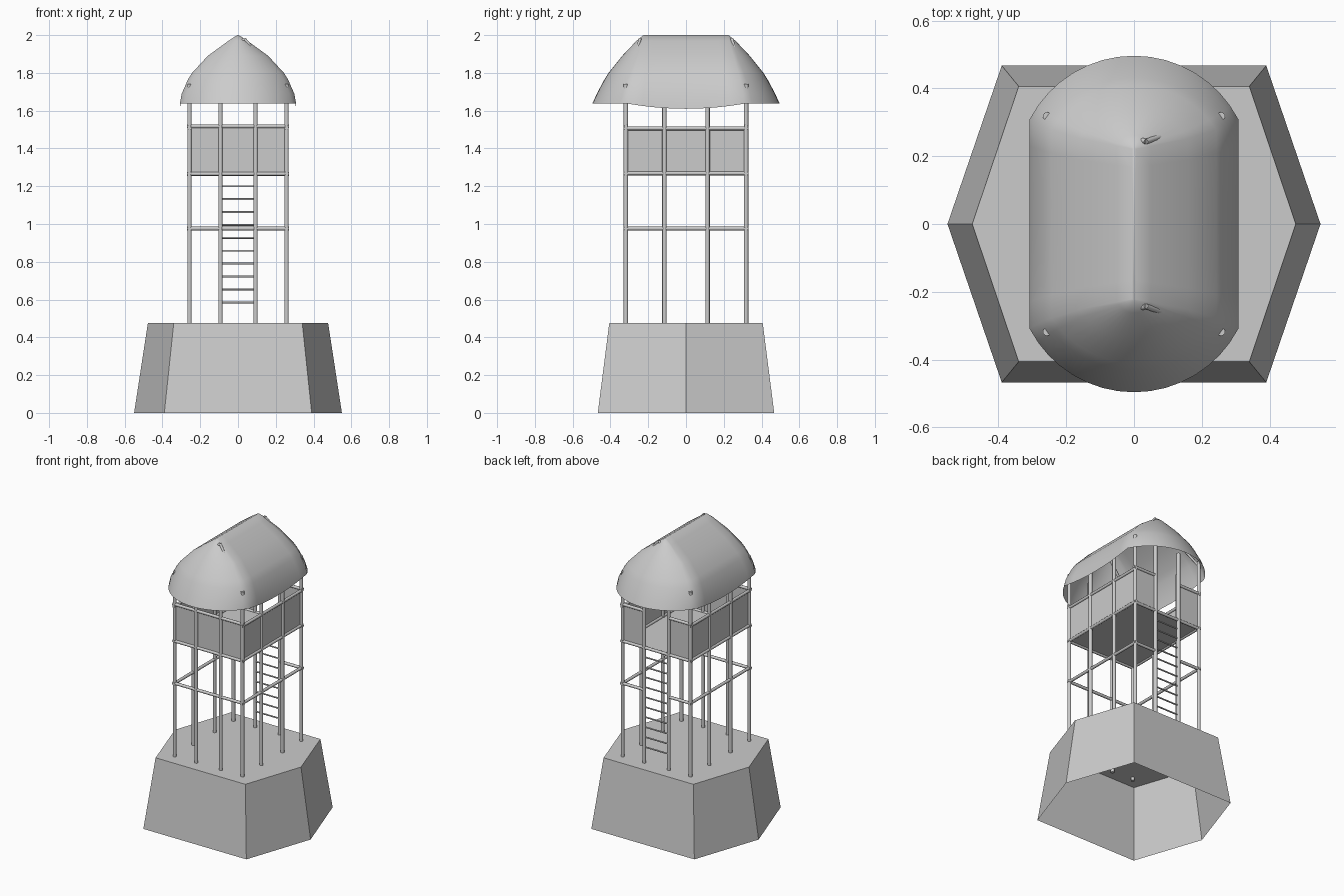
import bpy, bmesh, math
from mathutils import Vector

if "Cube" in bpy.data.objects:
    bpy.data.objects.remove(bpy.data.objects["Cube"])


def make_object(name, bm, smooth=False):
    mesh = bpy.data.meshes.new(name)
    bmesh.ops.recalc_face_normals(bm, faces=bm.faces)
    for f in bm.faces:
        f.smooth = smooth
    bm.to_mesh(mesh)
    bm.free()
    ob = bpy.data.objects.new(name, mesh)
    bpy.context.collection.objects.link(ob)
    return ob


def rod(name, p, q, r, sides=10):
    p, q = Vector(p), Vector(q)
    bpy.ops.mesh.primitive_cylinder_add(vertices=sides, radius=r,
                                        depth=(q - p).length, location=(p + q) / 2)
    ob = bpy.context.object
    ob.name = name
    ob.rotation_euler = (q - p).to_track_quat('Z', 'Y').to_euler()
    bpy.ops.object.shade_smooth_by_angle(angle=math.radians(50))
    return ob


def sheet(name, corners):
    bm = bmesh.new()
    bm.faces.new([bm.verts.new(c) for c in corners])
    return make_object(name, bm)


def bridge(bm, low, high):
    n = len(low)
    for i in range(n):
        j = (i + 1) % n
        bm.faces.new((low[i], low[j], high[j], high[i]))


# Hexagonal tapered base, open underneath
bm = bmesh.new()
rings = []
for tip, cx, cy, z in ((0.55, 0.39, 0.467, 0), (0.477, 0.34, 0.406, 0.477)):
    pts = [(tip, 0), (cx, cy), (-cx, cy), (-tip, 0), (-cx, -cy), (cx, -cy)]
    rings.append([bm.verts.new((x, y, z)) for x, y in pts])
bridge(bm, *rings)
bm.faces.new(rings[1])
make_object("base", bm)

# Posts around the perimeter
X, Y = 0.257, 0.318
XS, YS = (-X, -0.093, 0.093, X), (-Y, -0.114, 0.114, Y)
for x in XS:
    for y in YS:
        if abs(x) == X or abs(y) == Y:
            rod("post", (x, y, 0.455), (x, y, 1.742), 0.012)

# Horizontal rails: the back is left open between the ladder posts
for label, z, side_z in (("brace", 0.976, 0.976), ("floor_rail", 1.265, 1.268),
                         ("top_rail", 1.517, 1.506)):
    rod("front_" + label, (-X - 0.012, -Y, z), (X + 0.012, -Y, z), 0.01)
    for s in (-1, 1):
        rod("side_" + label, (s * X, -Y - 0.012, side_z), (s * X, Y + 0.012, side_z), 0.01)
        if label != "floor_rail":
            rod("back_" + label, (s * 0.093, Y, z), (s * (X + 0.012), Y, z), 0.01)
    if label == "floor_rail":
        rod("back_" + label, (-X - 0.012, Y, z), (X + 0.012, Y, z), 0.01)

# Platform floor and wall panels
Z0, Z1 = 1.265, 1.51
sheet("floor", [(-X, -Y, Z0), (X, -Y, Z0), (X, Y, Z0), (-X, Y, Z0)])
walls = [("front_panel", (-X, -Y), (X, -Y)),
         ("right_panel", (X, -Y), (X, Y)), ("left_panel", (-X, Y), (-X, -Y)),
         ("back_panel", (X, Y), (0.093, Y)), ("back_panel", (-0.093, Y), (-X, Y))]
for name, a, b in walls:
    sheet(name, [(*a, Z0), (*b, Z0), (*b, Z1), (*a, Z1)])

# Ladder rungs
for i in range(10):
    z = 0.585 + i * 0.0683
    rod("ladder_rung", (-0.093, Y, z), (0.093, Y, z), 0.005, 8)

# Roof rafters
for s in (-1, 1):
    for t in (-1, 1):
        rod("rafter", (s * X, t * Y, 1.715), (0.035, t * 0.243, 1.98), 0.008, 8)

# Rounded-end roof shell: height, half width, straight half length, full half length, dip
profile = [(1.637, 0.308, 0.308, 0.496, 0.027), (1.69, 0.298, 0.302, 0.472, 0.016),
           (1.765, 0.265, 0.286, 0.432, 0.004), (1.80, 0.243, 0.278, 0.41, 0),
           (1.89, 0.16, 0.252, 0.338, 0), (1.97, 0.05, 0.23, 0.262, 0),
           (2.0, 0.004, 0.222, 0.225, 0)]
bm = bmesh.new()
rings = []
for z, a, b, c, dip in profile:
    s = c - b
    R = (a * a + s * s) / (2 * s)
    phi = math.asin(min(1, a / R))
    half = []
    for i in range(8):
        y = -b + 2 * b * i / 8
        half.append((a, y, z - dip * (1 - (y / b) ** 2)))
    for i in range(16):
        t = phi * (1 - i / 8)
        half.append((R * math.sin(t), c - R + R * math.cos(t), z))
    full = half + [(-x, -y, h) for x, y, h in half]
    rings.append([bm.verts.new(p) for p in full])
for low, high in zip(rings, rings[1:]):
    bridge(bm, low, high)
bm.faces.new(rings[-1])
make_object("roof", bm, smooth=True)
